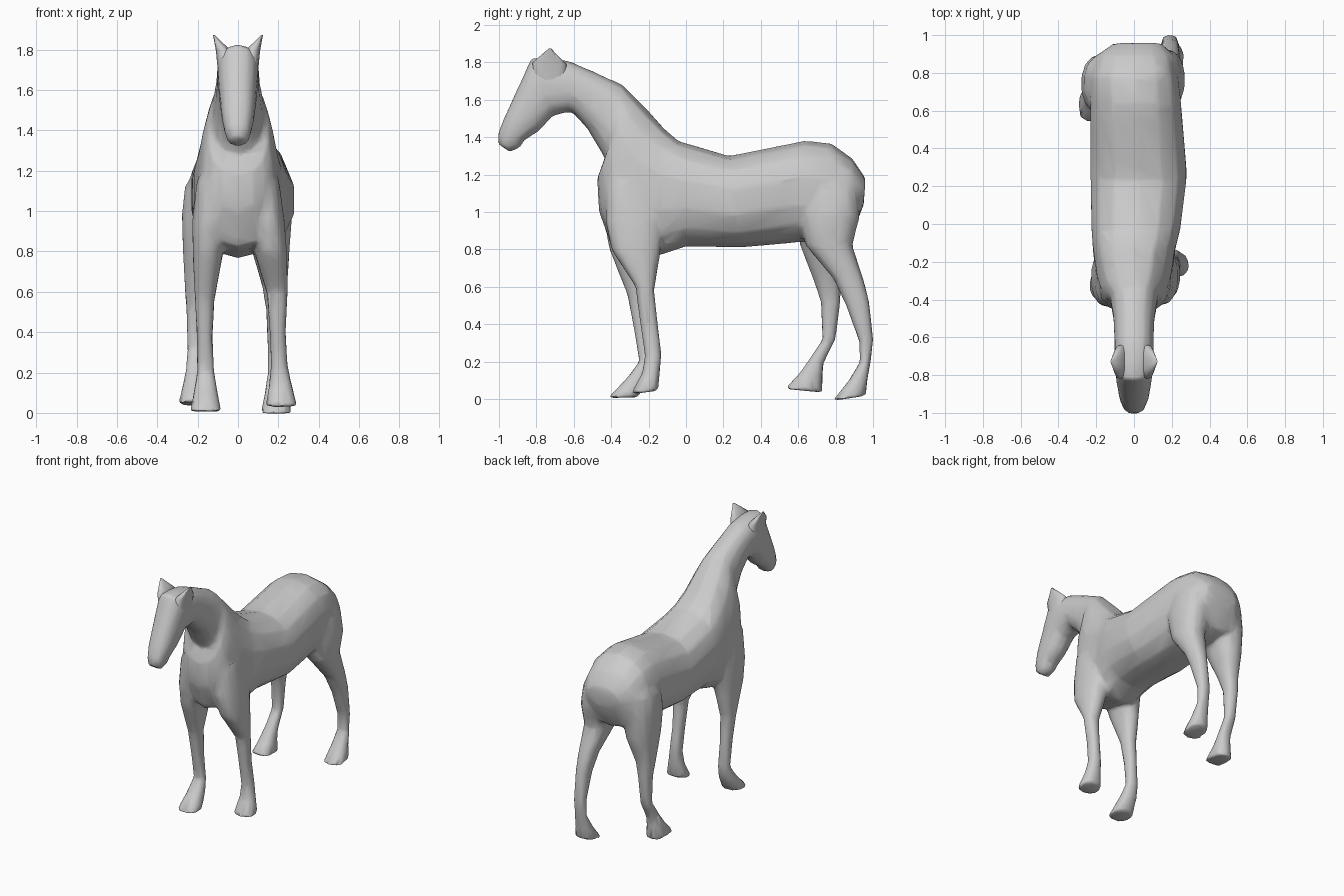
import bpy, bmesh, math

SIDES = 14


def loft(bm, rings, power=0.85):
    """Closed tube. Ring = (y, z) of one edge, (y, z) of the opposite edge, centre x, half width."""
    loops = []
    for ya, za, yb, zb, cx, w in rings:
        loop = []
        for i in range(SIDES):
            t = 2 * math.pi * i / SIDES
            c, s = (math.copysign(abs(f) ** power, f) for f in (math.cos(t), math.sin(t)))
            loop.append(bm.verts.new((cx + w * s,
                                      (ya + yb) / 2 + (ya - yb) / 2 * c,
                                      (za + zb) / 2 + (za - zb) / 2 * c)))
        loops.append(loop)
    for a, b in zip(loops, loops[1:]):
        for i in range(SIDES):
            j = (i + 1) % SIDES
            bm.faces.new((a[i], a[j], b[j], b[i]))
    bm.faces.new(loops[0][::-1])
    bm.faces.new(loops[-1])


def make(name, tubes):
    bm = bmesh.new()
    for rings in tubes:
        loft(bm, rings)
    bmesh.ops.recalc_face_normals(bm, faces=bm.faces)
    me = bpy.data.meshes.new(name)
    bm.to_mesh(me)
    bm.free()
    ob = bpy.data.objects.new(name, me)
    bpy.context.collection.objects.link(ob)
    return ob


# torso, rump to shoulder
torso = [
    (0.96, 1.18, 0.95, 1.04, 0.02, 0.13),
    (0.89, 1.285, 0.89, 0.88, 0.005, 0.21),
    (0.78, 1.365, 0.78, 0.84, 0.0, 0.24),
    (0.64, 1.382, 0.60, 0.838, 0.01, 0.245),
    (0.23, 1.30, 0.29, 0.81, 0.025, 0.26),
    (-0.04, 1.38, 0.0, 0.815, 0.01, 0.24),
    (-0.12, 1.45, -0.15, 0.765, 0.0, 0.222),
    (-0.20, 1.54, -0.40, 0.82, 0.0, 0.20),
    (-0.26, 1.60, -0.465, 1.0, 0.0, 0.18),
]
# neck and head, up to the muzzle
neck_head = [
    (-0.30, 1.64, -0.475, 1.18, 0, 0.155),
    (-0.34, 1.68, -0.43, 1.28, 0, 0.13),
    (-0.48, 1.745, -0.53, 1.45, 0, 0.11),
    (-0.62, 1.805, -0.61, 1.535, 0, 0.105),
    (-0.73, 1.825, -0.65, 1.53, 0, 0.105),
    (-0.825, 1.825, -0.71, 1.515, 0, 0.102),
    (-0.91, 1.64, -0.79, 1.43, 0, 0.09),
    (-0.965, 1.52, -0.87, 1.38, 0, 0.078),
    (-1.005, 1.42, -0.885, 1.347, 0, 0.064),
    (-1.005, 1.365, -0.94, 1.32, 0, 0.047),
]
# legs, each in its own step of the stride; tops sink into the torso
front_leg_right = [
    (-0.36, 1.30, -0.22, 1.30, -0.085, 0.05),
    (-0.44, 1.15, -0.17, 1.15, -0.12, 0.085),
    (-0.44, 0.95, -0.13, 0.95, -0.138, 0.09),
    (-0.41, 0.80, -0.16, 0.76, -0.15, 0.075),
    (-0.315, 0.56, -0.20, 0.56, -0.165, 0.049),
    (-0.28, 0.38, -0.19, 0.38, -0.165, 0.04),
    (-0.25, 0.20, -0.18, 0.20, -0.16, 0.044),
    (-0.31, 0.12, -0.20, 0.11, -0.16, 0.058),
    (-0.42, 0.005, -0.255, 0.01, -0.16, 0.079),
]
front_leg_left = [
    (-0.36, 1.30, -0.22, 1.30, 0.085, 0.05),
    (-0.43, 1.15, -0.16, 1.15, 0.12, 0.085),
    (-0.43, 0.95, -0.12, 0.95, 0.142, 0.09),
    (-0.40, 0.80, -0.14, 0.76, 0.165, 0.08),
    (-0.27, 0.60, -0.17, 0.58, 0.195, 0.052),
    (-0.245, 0.40, -0.15, 0.40, 0.197, 0.04),
    (-0.22, 0.23, -0.13, 0.24, 0.205, 0.042),
    (-0.235, 0.14, -0.14, 0.14, 0.21, 0.057),
    (-0.295, 0.025, -0.148, 0.045, 0.215, 0.08),
]
hind_leg_left = [
    (0.72, 1.30, 0.84, 1.30, 0.11, 0.06),
    (0.62, 1.12, 0.92, 1.12, 0.145, 0.105),
    (0.60, 0.98, 0.93, 0.98, 0.155, 0.115),
    (0.64, 0.82, 0.89, 0.82, 0.16, 0.098),
    (0.79, 0.64, 0.955, 0.62, 0.182, 0.063),
    (0.855, 0.50, 0.98, 0.52, 0.19, 0.05),
    (0.925, 0.31, 1.002, 0.32, 0.19, 0.044),
    (0.93, 0.20, 0.988, 0.20, 0.19, 0.044),
    (0.87, 0.10, 0.97, 0.10, 0.19, 0.058),
    (0.782, -0.01, 0.963, 0.018, 0.19, 0.077),
]
hind_leg_right = [
    (0.68, 1.30, 0.82, 1.30, -0.10, 0.06),
    (0.59, 1.12, 0.90, 1.12, -0.145, 0.12),
    (0.58, 0.98, 0.90, 0.98, -0.16, 0.12),
    (0.61, 0.82, 0.88, 0.80, -0.175, 0.10),
    (0.68, 0.64, 0.83, 0.62, -0.202, 0.063),
    (0.72, 0.52, 0.825, 0.52, -0.21, 0.047),
    (0.73, 0.32, 0.80, 0.32, -0.21, 0.041),
    (0.65, 0.20, 0.735, 0.19, -0.215, 0.047),
    (0.60, 0.13, 0.73, 0.12, -0.22, 0.057),
    (0.525, 0.055, 0.73, 0.035, -0.222, 0.075),
]

# one fused skin, thinned to a low-poly mesh
body = make("horse_body", [torso + neck_head, front_leg_right, front_leg_left,
                           hind_leg_left, hind_leg_right])
rm = body.modifiers.new("fuse", 'REMESH')
rm.mode = 'VOXEL'
rm.voxel_size = 0.013
rm.use_smooth_shade = True
sm = body.modifiers.new("soften", 'SMOOTH')
sm.factor = 0.5
sm.iterations = 6
dc = body.modifiers.new("thin_out", 'DECIMATE')
dc.ratio = 0.06

# pointed ears, broad at the base and flaring out from the poll
ears = [make(name, [[(-0.815, 1.70, -0.64, 1.68, s * 0.06, 0.04),
                     (-0.82, 1.80, -0.64, 1.79, s * 0.073, 0.037),
                     (-0.735, 1.873, -0.72, 1.873, s * 0.12, 0.004)]])
        for name, s in (("left_ear", 1), ("right_ear", -1))]

bpy.ops.object.select_all(action='DESELECT')
for ob in [body] + ears:
    ob.select_set(True)
bpy.context.view_layer.objects.active = body
bpy.ops.object.convert(target='MESH')
bpy.ops.object.shade_smooth_by_angle(angle=math.radians(60))
